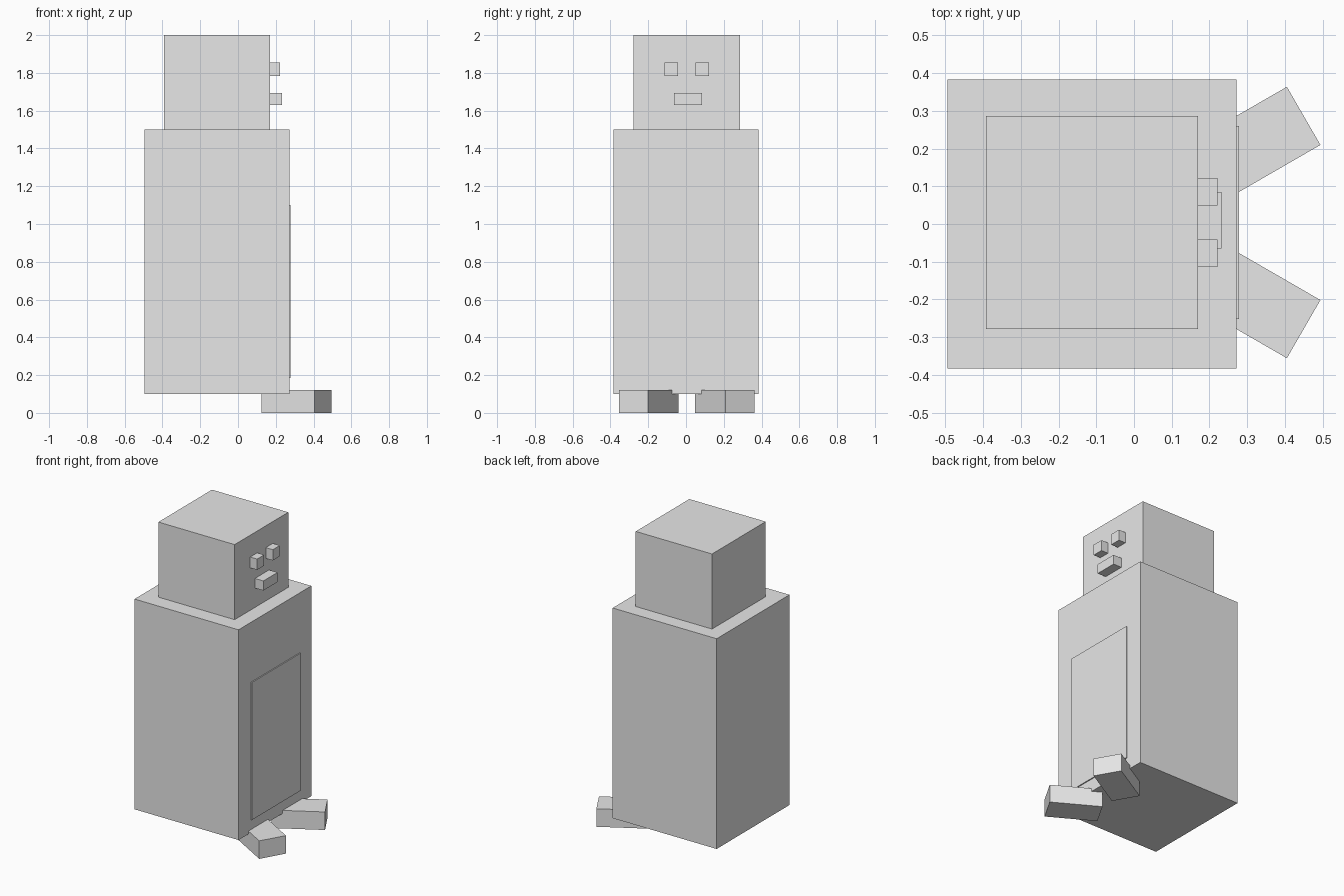
import bpy
import math

cube = bpy.data.objects.get("Cube")
if cube:
    bpy.data.objects.remove(cube, do_unlink=True)

grey = bpy.data.materials.new("light_grey")
grey.use_nodes = True
grey.diffuse_color = (0.8, 0.8, 0.8, 1)
grey.node_tree.nodes["Principled BSDF"].inputs["Base Color"].default_value = (0.8, 0.8, 0.8, 1)


def box(name, center, size, turn=0):
    """Box of the given full size, turned about z in degrees."""
    bpy.ops.mesh.primitive_cube_add(size=1, location=center,
                                    rotation=(0, 0, math.radians(turn)))
    obj = bpy.context.object
    obj.name = name
    obj.scale = size
    bpy.ops.object.transform_apply(location=False, rotation=False, scale=True)
    obj.data.materials.append(grey)
    return obj


MID = 0.004  # y of the face and feet centre line

# Body and head
box("body", (-0.111, 0, 0.8), (0.766, 0.766, 1.4))
box("head", (-0.111, MID, 1.75), (0.562, 0.564, 0.5))

# Raised belly panel on the +x side
box("belly_panel", (0.27, MID, 0.643), (0.018, 0.513, 0.916))

# Face
box("mouth", (0.196, 0.01, 1.661), (0.072, 0.149, 0.064))
for side, name in ((-1, "front"), (1, "back")):
    box(name + "_eye", (0.191, MID + side * 0.082, 1.819), (0.061, 0.073, 0.072))
    # Splayed feet
    box(name + "_foot", (0.31, MID + side * 0.202, 0.06), (0.323, 0.178, 0.12), side * 30)
